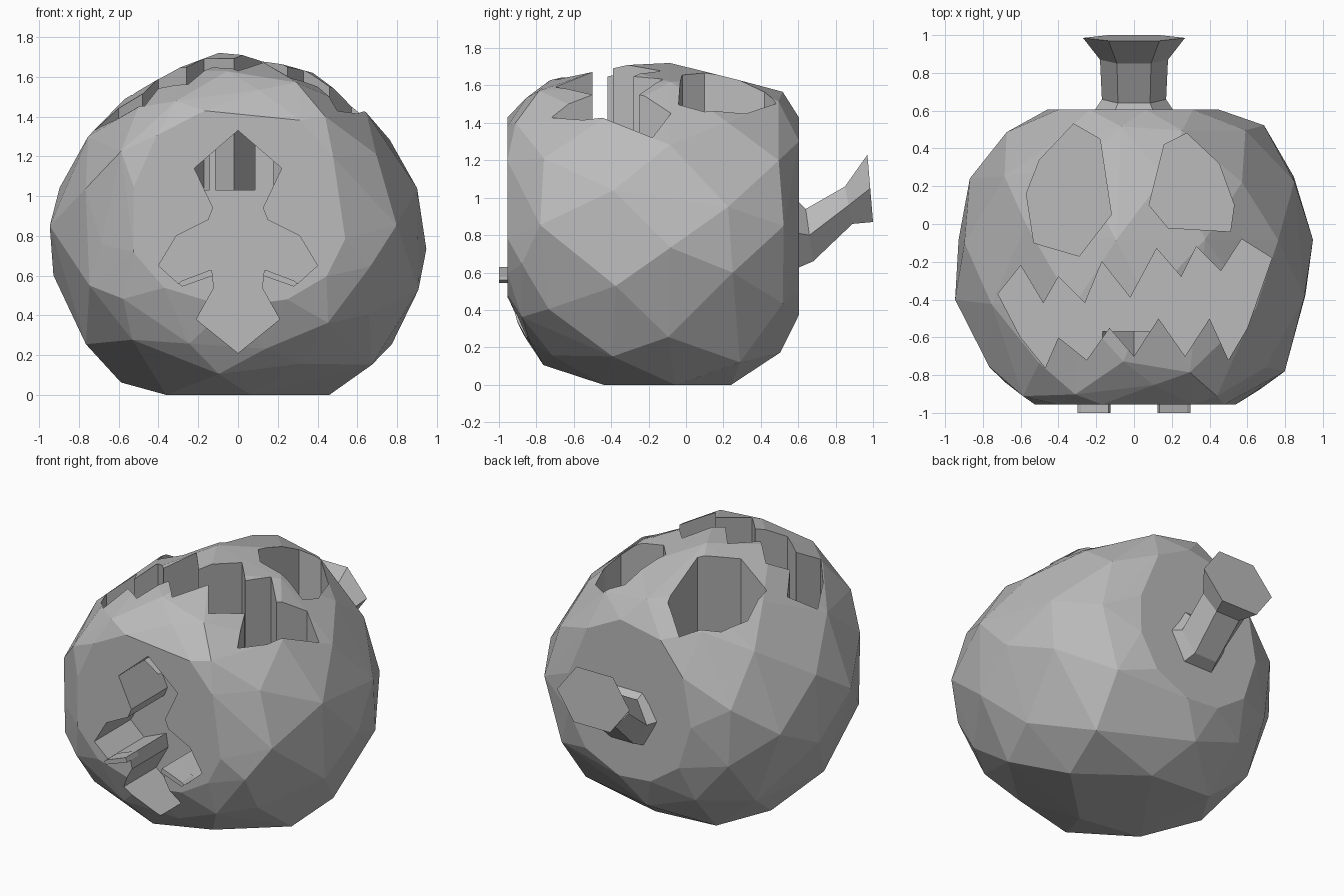
import bpy, bmesh, math, random
from mathutils import Vector

random.seed(4)
if "Cube" in bpy.data.objects:
    bpy.data.objects.remove(bpy.data.objects["Cube"], do_unlink=True)

grey = bpy.data.materials.new("plain_grey")
grey.use_nodes = True
grey.diffuse_color = (0.5, 0.5, 0.5, 1)
grey.node_tree.nodes["Principled BSDF"].inputs["Base Color"].default_value = (0.5, 0.5, 0.5, 1)


def make_object(name, bm):
    bmesh.ops.recalc_face_normals(bm, faces=bm.faces)
    mesh = bpy.data.meshes.new(name)
    bm.to_mesh(mesh)
    bm.free()
    mesh.materials.append(grey)
    obj = bpy.data.objects.new(name, mesh)
    bpy.context.collection.objects.link(obj)
    return obj


def prism(name, outline, axis, low, high):
    """Extrude a flat outline along z or along y."""
    bm = bmesh.new()
    place = (lambda a, b, c: (a, b, c)) if axis == "z" else (lambda a, b, c: (a, c, b))
    rings = [[bm.verts.new(place(a, b, c)) for a, b in outline] for c in (low, high)]
    n = len(outline)
    bm.faces.new(rings[0])
    bm.faces.new(rings[1])
    for i in range(n):
        j = (i + 1) % n
        bm.faces.new((rings[0][i], rings[0][j], rings[1][j], rings[1][i]))
    return make_object(name, bm)


def cut(target, cutter):
    mod = target.modifiers.new("cut", "BOOLEAN")
    mod.operation = "DIFFERENCE"
    mod.solver = "EXACT"
    mod.object = cutter
    cutter.hide_render = True
    bpy.context.view_layer.objects.active = target
    bpy.ops.object.modifier_apply(modifier=mod.name)
    bpy.data.objects.remove(cutter, do_unlink=True)


def bulge(v, e):
    """Cosine or sine value turned into its superellipse coordinate."""
    return math.copysign(abs(v) ** (2 / e), v)


# Faceted outer skin: hull of staggered rings along y
# (y, half width, height above and depth below the middle, upper squareness)
sections = ((-.955, .54, .64, .36, 2.7), (-.87, .69, .74, .58, 2.2), (-.74, .8, .83, .7, 2),
            (-.42, .95, .91, .92, 1.8), (-.05, .95, .93, .94, 1.75), (.25, .87, .86, .87, 1.8),
            (.48, .69, .77, .63, 2), (.605, .46, .63, .43, 2.3))
bm = bmesh.new()
for i, (y, width, up, down, e) in enumerate(sections):
    inner = 0 < i < len(sections) - 1
    for k in range(11):
        a = (k + i / 2) * math.tau / 11 + random.uniform(-.08, .08)
        s = math.sin(a)
        x = width * bulge(math.cos(a), e if s > 0 else 2)
        z = 0.8 + (up * bulge(s, e) if s > 0 else down * s)
        bm.verts.new((x, y + inner * random.uniform(-.05, .05), max(0, z)))
bmesh.ops.convex_hull(bm, input=bm.verts)
loose = [v for v in bm.verts if not v.link_faces]
bmesh.ops.delete(bm, geom=loose, context="VERTS")
body = make_object("pumpkin_shell", bm)

# Carved face on the upper side
right_eye = [(-.57, .16), (-.53, -.1), (-.29, -.17), (-.12, .05), (-.18, .45), (-.32, .53), (-.5, .34)]
left_eye = [(.08, .1), (.18, -.02), (.51, -.04), (.53, .1), (.45, .32), (.28, .48), (.16, .42)]
mouth = [(-.72, -.37), (-.6, -.22), (-.48, -.42), (-.4, -.28), (-.26, -.42), (-.17, -.2),
         (-.02, -.39), (.12, -.13), (.25, -.28), (.33, -.12), (.46, -.25), (.57, -.08),
         (.73, -.18), (.6, -.55), (.5, -.72), (.4, -.5), (.27, -.7), (.13, -.5),
         (0, -.7), (-.13, -.55), (-.25, -.72), (-.4, -.6), (-.47, -.76), (-.6, -.6)]
for name, outline in (("eye_cut_r", right_eye), ("eye_cut_l", left_eye), ("mouth_cut", mouth)):
    cut(body, prism(name, outline, "z", 1.03, 2.2))

# Carved ornament opening on the front
half = [(.22, 1.14), (.125, .94), (.15, .88), (.31, .8), (.4, .65),
        (.3, .56), (.135, .63), (.12, .54), (.21, .38)]
ornament = [(0, 1.33)] + half + [(0, .21)] + [(-x, z) for x, z in reversed(half)]
cut(body, prism("ornament_cut", ornament, "y", -1.3, -0.57))

# Hollow inside: a rounded box of quads with its poles on the x axis
bm = bmesh.new()
bmesh.ops.create_uvsphere(bm, u_segments=16, v_segments=8, radius=1)
for v in bm.verts:
    d = Vector((v.co.z, v.co.x, v.co.y))
    d /= sum(abs(c) ** 2.5 for c in d) ** (1 / 2.5)
    v.co = (d.x * 0.77, d.y * 0.7 - 0.18, d.z * 0.62 + 0.82)
cut(body, make_object("cavity", bm))

# Small lips jutting out under the side arms of the ornament
for side, name in ((1, "left_lip"), (-1, "right_lip")):
    lip = [(.135, .63), (.28, .575), (.3, .56), (.28, .545), (.125, .6)]
    prism(name, [(side * x, z) for x, z in lip], "y", -1.0, -0.88)

# Six-sided stem, bent upward and flared at its cut end
bm = bmesh.new()
rings = []
for y, z, rx, rz, tilt in ((.54, .82, .25, .22, 0), (.66, .8, .17, .14, -.02),
                           (.87, .96, .18, .1, -.02), (.985, 1.05, .27, .18, -.015)):
    rings.append([bm.verts.new((rx * math.cos(k * math.pi / 3),
                                y + tilt * math.sin(k * math.pi / 3) / 0.866,
                                z + rz * math.sin(k * math.pi / 3) / 0.866)) for k in range(6)])
for a, b in zip(rings, rings[1:]):
    for k in range(6):
        bm.faces.new((a[k], a[(k + 1) % 6], b[(k + 1) % 6], b[k]))
bm.faces.new(rings[0])
bm.faces.new(rings[-1])
make_object("stem", bm)
